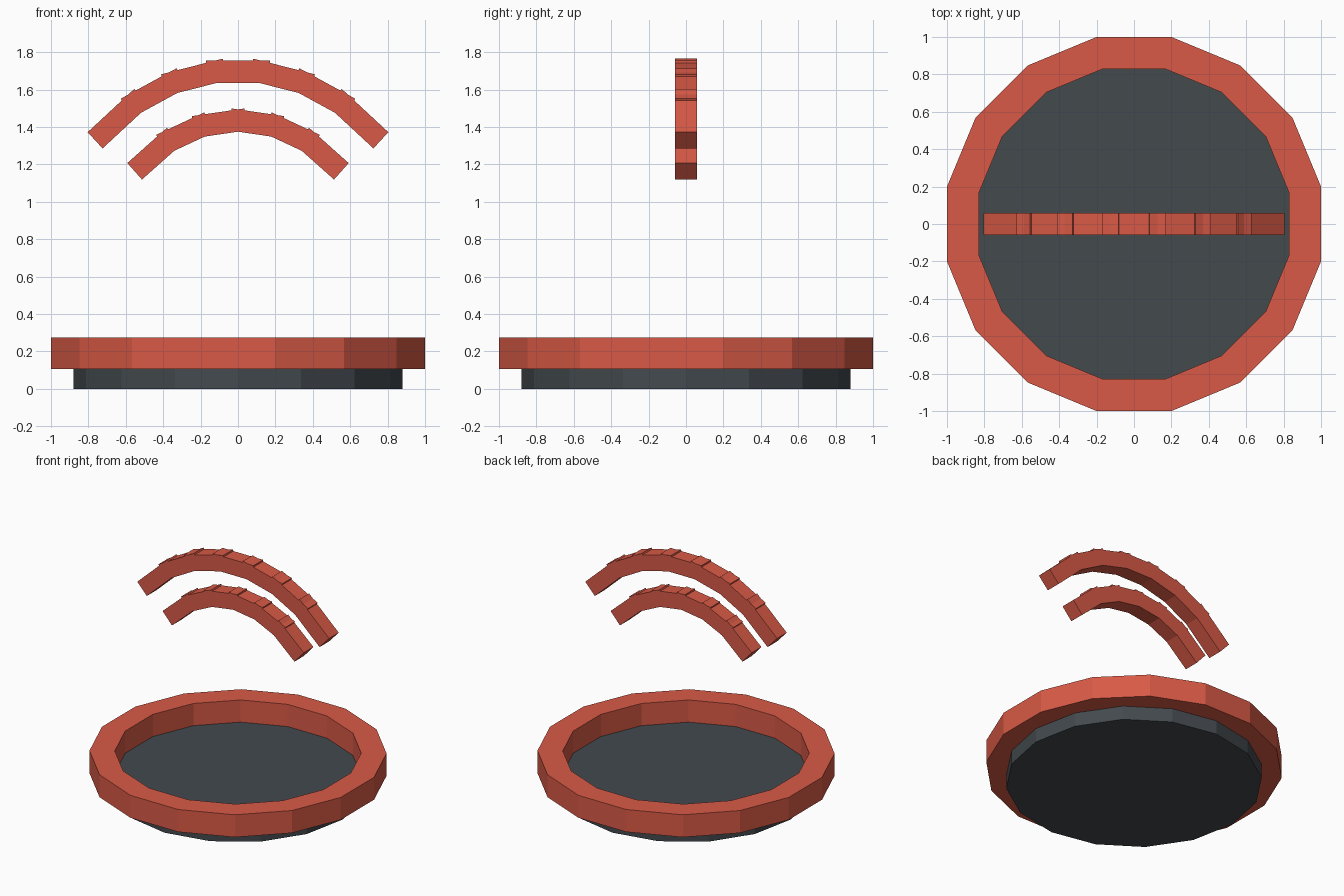
import bpy, bmesh
from math import radians, sin, cos, pi

cube = bpy.data.objects.get("Cube")
if cube:
    bpy.data.objects.remove(cube, do_unlink=True)


def make_material(name, colour):
    mat = bpy.data.materials.new(name)
    mat.use_nodes = True
    mat.diffuse_color = colour
    mat.node_tree.nodes["Principled BSDF"].inputs["Base Color"].default_value = colour
    return mat


red = make_material("warm red", (0.69, 0.102, 0.061, 1))
slate = make_material("dark slate", (0.056, 0.067, 0.076, 1))

SIDES = 16


def add_object(name, bm, mat):
    bmesh.ops.recalc_face_normals(bm, faces=bm.faces)
    mesh = bpy.data.meshes.new(name)
    bm.to_mesh(mesh)
    bm.free()
    mesh.materials.append(mat)
    obj = bpy.data.objects.new(name, mesh)
    bpy.context.collection.objects.link(obj)
    return obj


def loop(bm, radius, z, turn=0.0):
    """Ring of vertices around the z axis."""
    step = 2 * pi / SIDES
    return [bm.verts.new((radius * cos((i + turn) * step),
                          radius * sin((i + turn) * step), z)) for i in range(SIDES)]


def bridge(bm, a, b):
    for i in range(SIDES):
        j = (i + 1) % SIDES
        bm.faces.new((a[i], a[j], b[j], b[i]))


# Flat round base
bm = bmesh.new()
low, high = loop(bm, 0.88, 0), loop(bm, 0.88, 0.107)
bridge(bm, low, high)
bm.faces.new(low)
bm.faces.new(high)
add_object("base_disc", bm, slate)

# Raised rim with a square section
bm = bmesh.new()
section = [(1.02, 0.105), (1.02, 0.275), (0.846, 0.275), (0.846, 0.105)]
rings = [loop(bm, r, z, 0.5) for r, z in section]
for k in range(4):
    bridge(bm, rings[k], rings[(k + 1) % 4])
add_object("rim", bm, red)


# Arches of overlapping straight blocks
def arch(name, radius, count, centre_z=0.755, spread=radians(100)):
    step = spread / count
    length = radius * step * 1.45
    for i in range(count):
        angle = (i + 0.5) * step - spread / 2
        bpy.ops.mesh.primitive_cube_add(
            size=1, rotation=(0, angle, 0),
            location=(radius * sin(angle), 0, centre_z + radius * cos(angle)))
        block = bpy.context.object
        block.name = f"{name}_block_{i + 1}"
        block.scale = (length, 0.115, 0.118)
        block.data.materials.append(red)


arch("outer_arch", 0.94, 7)
arch("inner_arch", 0.672, 6)
